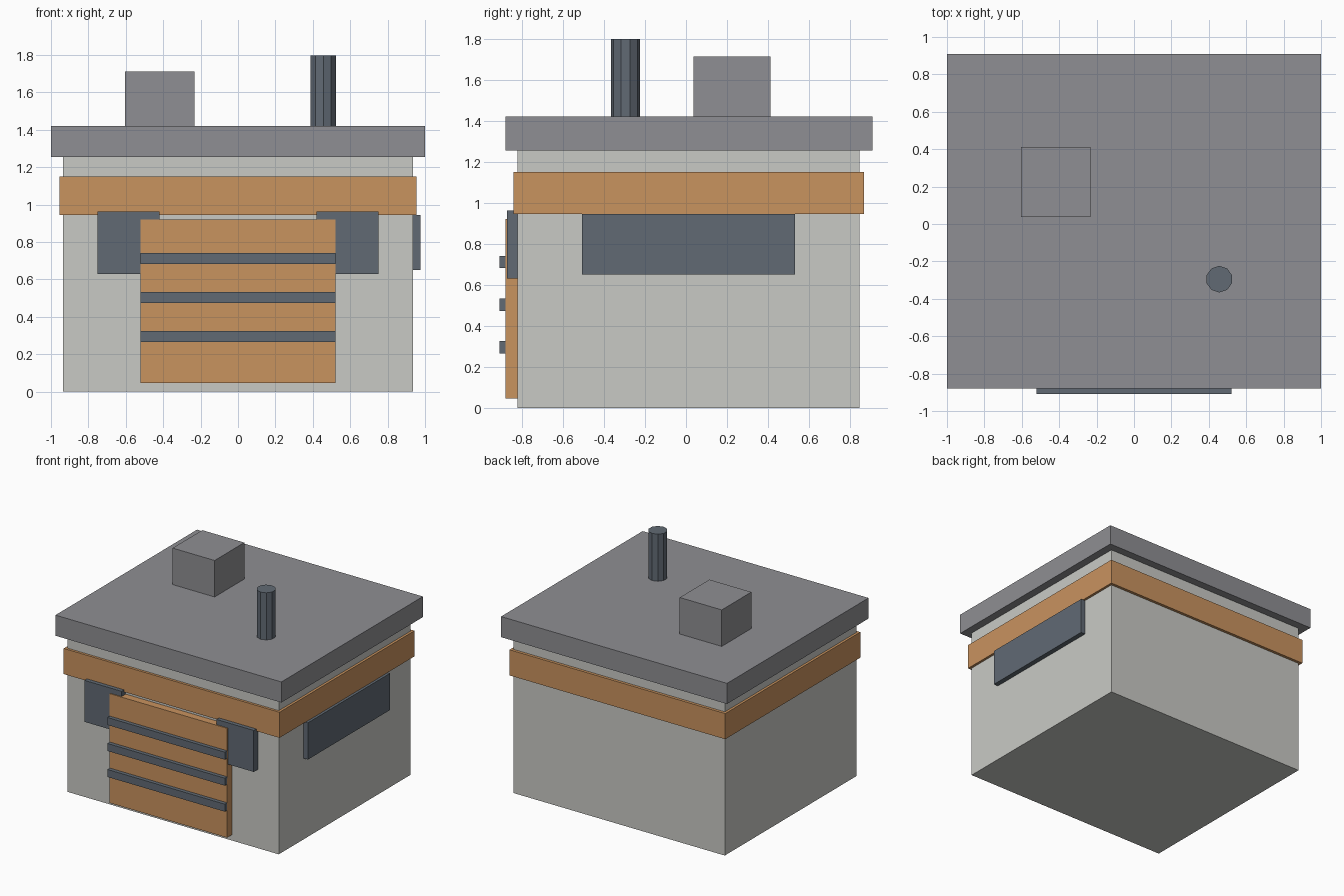
import bpy

if "Cube" in bpy.data.objects:
    bpy.data.objects.remove(bpy.data.objects["Cube"], do_unlink=True)


def make_material(name, rgb):
    """Flat material from 8-bit sRGB values."""
    linear = [((c / 255 + 0.055) / 1.055) ** 2.4 for c in rgb]
    mat = bpy.data.materials.new(name)
    mat.use_nodes = True
    mat.diffuse_color = (*linear, 1)
    mat.node_tree.nodes["Principled BSDF"].inputs["Base Color"].default_value = (*linear, 1)
    return mat


plaster = make_material("pale plaster", (201, 202, 197))
orange = make_material("orange paint", (201, 147, 95))
roof_grey = make_material("roof grey", (143, 143, 147))
slate = make_material("dark slate", (97, 106, 116))


def box(name, mat, x, y, z):
    """Box spanning the given (min, max) ranges."""
    spans = (x, y, z)
    bpy.ops.mesh.primitive_cube_add(size=1, location=[(a + b) / 2 for a, b in spans])
    obj = bpy.context.object
    obj.name = name
    obj.scale = [b - a for a, b in spans]
    bpy.ops.object.transform_apply(location=False, rotation=False, scale=True)
    obj.data.materials.append(mat)
    return obj


# Walls, trim band and overhanging roof slab
box("walls", plaster, (-0.935, 0.935), (-0.82, 0.845), (0, 1.255))
box("trim_band", orange, (-0.955, 0.955), (-0.84, 0.868), (0.945, 1.15))
box("roof_slab", roof_grey, (-1, 1), (-0.88, 0.91), (1.255, 1.42))

# Garage door with three raised bars
box("garage_door", orange, (-0.52, 0.52), (-0.88, -0.81), (0.045, 0.92))
for i in range(3):
    z = 0.265 + 0.208 * i
    box(f"door_bar_{i + 1}", slate, (-0.52, 0.52), (-0.91, -0.87), (z, z + 0.06))

# Windows: a pair on the front, one wide on the left wall
box("front_window_right", slate, (-0.75, -0.42), (-0.872, -0.81), (0.63, 0.962))
box("front_window_left", slate, (0.42, 0.75), (-0.872, -0.81), (0.63, 0.962))
box("side_window", slate, (0.925, 0.975), (-0.508, 0.532), (0.65, 0.944))

# Rooftop unit and vent pipe
box("roof_unit", roof_grey, (-0.605, -0.233), (0.037, 0.412), (1.41, 1.712))
bpy.ops.mesh.primitive_cylinder_add(vertices=10, radius=0.071, depth=0.385,
                                    location=(0.456, -0.295, 1.6045))
pipe = bpy.context.object
pipe.name = "vent_pipe"
pipe.data.materials.append(slate)
